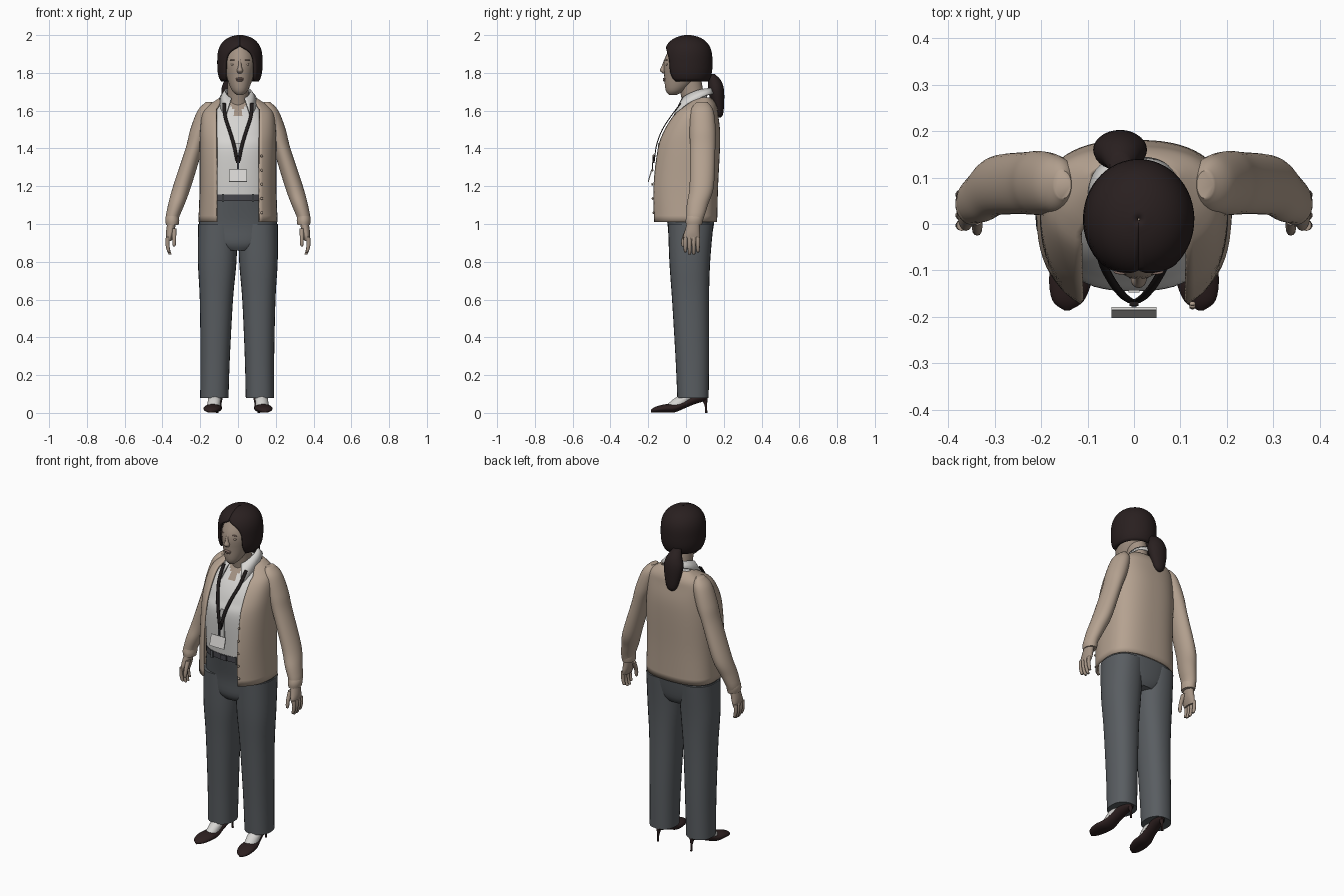
import bpy, bmesh
from math import sin, cos, asin, pi, radians

if "Cube" in bpy.data.objects:
    bpy.data.objects.remove(bpy.data.objects["Cube"], do_unlink=True)


def material(name, red, green, blue):
    m = bpy.data.materials.new(name)
    m.use_nodes = True
    m.diffuse_color = (red, green, blue, 1)
    m.node_tree.nodes["Principled BSDF"].inputs["Base Color"].default_value = m.diffuse_color
    return m


SKIN = material("skin", .37, .29, .23)
LIP = material("lip", .27, .18, .15)
HAIR = material("dark_hair", .022, .014, .014)
KNIT = material("beige_knit", .46, .36, .28)
WHITE = material("white_cloth", .67, .66, .64)
GREY = material("grey_trousers", .1, .11, .12)
BELT = material("belt_grey", .06, .06, .07)
LEATHER = material("shoe_leather", .026, .014, .014)
BLACK = material("lanyard_black", .014, .011, .011)


def spline(stations, steps):
    """Smooth interpolation through the stations."""
    out = []
    last = len(stations) - 1
    for i in range(last):
        near = [stations[max(0, min(last, j))] for j in range(i - 1, i + 3)]
        for t in (step / steps for step in range(steps)):
            out.append([q + t / 2 * (r - p + t * (2 * p - 5 * q + 4 * r - s + t * (3 * (q - r) + s - p)))
                        for p, q, r, s in zip(*near)])
    return out + [stations[last]]


def finish(ob, mats):
    for m in mats:
        ob.data.materials.append(m)
    bpy.ops.object.select_all(action="DESELECT")
    ob.select_set(True)
    bpy.context.view_layer.objects.active = ob
    bpy.ops.object.shade_smooth_by_angle(angle=radians(50))


def loft(name, mats, rows, thick=0, rule=None):
    """Skin point rows into a capped solid, or into an open sheet with a thickness."""
    bm = bmesh.new()
    grid = [[bm.verts.new(point) for point in row] for row in rows]
    count = len(rows[0])
    for low, high in zip(grid, grid[1:]):
        for j in range(count - 1 if thick else count):
            k = (j + 1) % count
            bm.faces.new((low[j], low[k], high[k], high[j]))
    if not thick:
        bm.faces.new(grid[0][::-1])
        bm.faces.new(grid[-1])
        bmesh.ops.recalc_face_normals(bm, faces=bm.faces)
    if rule:
        for face in bm.faces:
            face.material_index = rule(face.calc_center_median())
    mesh = bpy.data.meshes.new(name)
    bm.to_mesh(mesh)
    bm.free()
    ob = bpy.data.objects.new(name, mesh)
    bpy.context.collection.objects.link(ob)
    if thick:
        ob.modifiers.new("thickness", "SOLIDIFY").thickness = thick
    finish(ob, mats)


def signed_power(value, power):
    return abs(value) ** power * (1 if value > 0 else -1)


def tube(name, mats, stations, x=lambda s: 0, side=1, sides=28, steps=4, power=1,
         opening=lambda s: 0, thick=0, lying=False, rule=None):
    """Stations: height (or y if lying), centre, half width, front depth, back depth if it differs."""
    rows = []
    for s, centre, width, front, *rest in spline(stations, steps):
        back = rest[0] if rest else front
        start = asin(min(1, (max(0, opening(s)) / width) ** (1 / power)))
        row = []
        for i in range(sides):
            turn = start + 2 * (pi - start) * i / (sides - 1 if thick else sides)
            across = side * (x(s) + width * signed_power(sin(turn), power))
            depth = -signed_power(cos(turn), power)
            depth = centre + depth * (front if depth < 0 else back)
            row.append((across, s, depth) if lying else (across, depth, s))
        rows.append(row)
    loft(name, mats, rows, thick, rule)


def ball(name, mat, location, scale):
    bpy.ops.mesh.primitive_uv_sphere_add(segments=16, ring_count=10, radius=1, location=location)
    ob = bpy.context.object
    ob.name, ob.scale = name, scale
    finish(ob, [mat])


def box(name, mat, location, size, tilt=0):
    bpy.ops.mesh.primitive_cube_add(size=1, location=location, rotation=(radians(tilt), 0, 0))
    ob = bpy.context.object
    ob.name, ob.scale = name, size
    ob.data.materials.append(mat)


# Head, neck and face
def face_x(s):
    return .01


tube("head", [SKIN], [(1.683, -.07, .016, .02), (1.71, -.055, .044, .053), (1.78, -.02, .07, .095),
                      (1.87, 0, .084, .115), (1.97, .01, .05, .07)], x=face_x)
tube("neck", [SKIN], [(1.58, .05, .06, .06), (1.65, .04, .055, .06), (1.8, .01, .055, .065)])
tube("nose", [SKIN], [(1.798, -.115, .01, .008), (1.812, -.12, .017, .018), (1.835, -.117, .009, .012),
                      (1.87, -.11, .007, .006)], x=face_x, sides=14)
for name, z, width in (("upper_lip", 1.769, .023), ("lower_lip", 1.76, .018)):
    ball(name, LIP, (.01, -.112, z), (width, .01, .006))
for side, word in ((1, "left_"), (-1, "right_")):
    eye_x = face_x(0) + side * .034
    ball(word + "eye", SKIN, (eye_x, -.1, 1.845), (.015, .008, .007))
    ball(word + "pupil", LIP, (eye_x, -.105, 1.845), (.006, .004, .004))
    ball(word + "brow", LIP, (eye_x, -.103, 1.868), (.02, .006, .003))

# Hair cap framing the face, and ponytail
HAIR_LOW, HAIR_HIGH = 1.755, 2
dome = []
for i in range(25):
    rise = sin(pi / 2 * i / 24)
    swell = max(.02, 1 - abs((rise - .4) / .6) ** 3) ** .5 if i < 24 else .02
    dome.append((HAIR_LOW + (HAIR_HIGH - HAIR_LOW) * rise, .01, .12 * swell, .13 * swell))
tube("hair", [HAIR], dome, x=face_x, steps=1, sides=44, thick=.014,
     opening=lambda s: .08 * (1 - ((s - HAIR_LOW) / .19) ** 6))
tube("ponytail", [HAIR], [(1.563, .175, .008, .008), (1.59, .175, .034, .023), (1.7, .16, .058, .042),
                          (1.76, .15, .042, .035), (1.795, .125, .022, .025)], x=lambda s: -.03)


# Shirt with an open neck, placket and collar
def neck_skin(centre):
    return int(centre.y < .05 and abs(centre.x) < (centre.z - 1.555) * .55)


tube("shirt", [WHITE, SKIN], [(1.13, .02, .18, .15, .12), (1.38, .02, .185, .165, .13), (1.47, .03, .18, .15, .13),
                              (1.55, .04, .16, .12, .11), (1.64, .06, .1, .07, .06), (1.68, .06, .07, .06, .05)],
     sides=64, steps=8, power=.8, rule=neck_skin)
box("shirt_placket", WHITE, (0, -.145, 1.33), (.024, .006, .2))
outer, inner = [], []
for i in range(33):
    turn = .55 + 2 * (pi - .55) * i / 32
    front = ((1 + cos(turn)) / 2) ** 2
    reach = .145 if cos(turn) > 0 else .09
    outer.append((.1 * signed_power(sin(turn), .6), .055 - reach * cos(turn), 1.69 - .14 * front))
    inner.append((.07 * sin(turn), .05 - .085 * cos(turn), 1.72 - .06 * front))
loft("collar", [WHITE], [outer, inner], thick=.008)

# Cardigan, open at the front
tube("cardigan", [KNIT], [(1.01, .03, .21, .22, .135), (1.2, .03, .203, .226, .14), (1.4, .03, .203, .2, .15),
                          (1.5, .03, .2, .16, .15), (1.58, .05, .19, .127, .12), (1.62, .07, .165, .1, .094),
                          (1.65, .085, .125, .07, .065), (1.67, .1, .095, .05, .03)],
     opening=lambda s: min(.115, .08 + (1.67 - s) * .6), sides=56, power=.8, thick=.012)
for i in range(5):
    bulge = .007 * sin(pi * i / 4)
    ball("cardigan_button", KNIT, (.126, -.172 - bulge, 1.06 + i * .075), (.007, .005, .007))

# Trouser top and belt
tube("trouser_hips", [GREY], [(.86, .02, .1, .09), (.9, .02, .17, .11), (1, .025, .206, .123),
                              (1.135, .02, .18, .146)], sides=40, power=.85)
tube("belt", [BELT], [(z, .02, .184, .154, .125) for z in (1.122, 1.155)], sides=40, steps=1, power=.8)
box("belt_buckle", BELT, (0, -.136, 1.138), (.04, .008, .03))
for x in (-.08, .08):
    box("belt_loop", GREY, (x, -.132, 1.138), (.012, .008, .042))


# Centre lines of the limbs
def arm_x(s):
    return min(.348, .35 - .32 * (s - 1.03))


def finger_x(s):
    return .374 - 4 * (s - .9) ** 2


def foot_x(s):
    return .122 - s * .12


for side, word in ((1, "left_"), (-1, "right_")):
    # Trouser leg, the right one set slightly further out
    tube(word + "trouser_leg", [GREY], [(.08, .037, .075, .083), (.3, .033, .078, .089), (.6, .024, .088, .098),
                                        (.8, .02, .102, .108), (1, .025, .105, .12)],
         x=lambda s: .122 - .016 * s - side * .005 * (1 - s), side=side, steps=6, power=.88)

    # Sleeve and cuff
    tube(word + "sleeve", [KNIT], [(1, .043, .031, .041), (1.1, .06, .043, .056), (1.2, .083, .048, .064),
                                   (1.4, .088, .046, .067), (1.5, .088, .053, .069), (1.6, .085, .046, .06),
                                   (1.645, .085, .018, .03)], x=arm_x, side=side, steps=6)
    tube(word + "cuff", [KNIT], [(.995, .042, .033, .042), (1.02, .044, .037, .046), (1.055, .05, .034, .045)],
         x=arm_x, side=side)

    # Hand
    tube(word + "palm", [SKIN], [(.91, .03, .013, .04), (.935, .03, .019, .045), (.965, .034, .023, .04),
                                 (1.03, .043, .022, .03)], x=lambda s: .348 + .15 * (1.03 - s), side=side, sides=18)
    for i in range(4):
        y = .063 - .022 * i
        tip = .85 if i in (0, 3) else .838
        tube(word + "finger", [SKIN], [(tip, y, .004, .004), (tip + .01, y, .009, .009), (.93, y, .012, .012)],
             x=finger_x, side=side, sides=10)
    tube(word + "thumb", [SKIN], [(.88, -.015, .004, .004), (.89, -.015, .009, .01), (.925, -.01, .011, .012),
                                  (.975, .015, .013, .018)], x=lambda s: .338, side=side, sides=10)

    # Shoe, heel and foot
    tube(word + "shoe", [LEATHER], [(-.186, .009, .006, .007), (-.165, .016, .034, .015), (-.115, .023, .047, .022),
                                    (-.06, .026, .044, .023), (-.01, .046, .036, .023), (.045, .073, .034, .027),
                                    (.09, .088, .03, .028), (.114, .09, .012, .02)], x=foot_x, side=side, lying=True)
    tube(word + "heel", [LEATHER], [(0, .107, .006, .006), (.04, .105, .006, .007), (.085, .094, .018, .02)],
         x=lambda s: foot_x(.1), side=side, sides=12)
    tube(word + "foot", [WHITE], [(.035, -.055, .034, .055), (.07, -.02, .034, .05), (.1, .025, .033, .055),
                                  (.16, .045, .036, .045)], x=lambda s: .132 - .1 * s, side=side)

    # Lanyard strap
    path = spline([(.004, -.17, 1.335), (.022, -.158, 1.42), (.046, -.128, 1.5), (.068, -.083, 1.57),
                   (.074, -.03, 1.64)], 5)
    loft(word + "lanyard_strap", [BLACK], [[(side * x + edge, y, z) for edge in (-.009, .009)] for x, y, z in path],
         thick=.005)

# Badge and clip
box("lanyard_joint", BLACK, (0, -.172, 1.34), (.02, .01, .035))
box("badge_clip", BELT, (0, -.177, 1.305), (.01, .006, .04))
box("badge", WHITE, (0, -.191, 1.255), (.096, .006, .066), tilt=-16)
